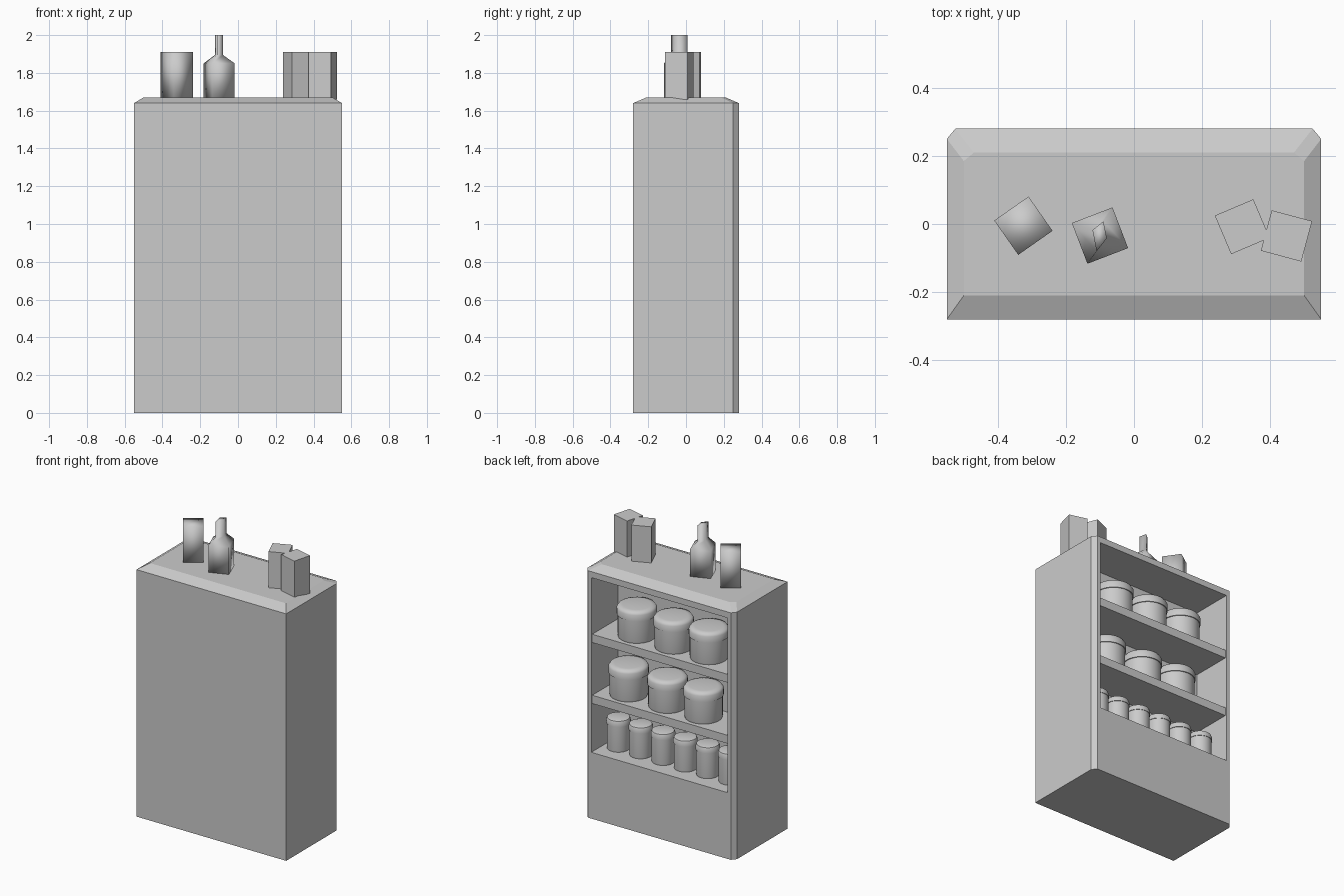
import bpy, bmesh, math
from mathutils import Matrix

if "Cube" in bpy.data.objects:
    bpy.data.objects.remove(bpy.data.objects["Cube"], do_unlink=True)

grey = bpy.data.materials.new("plain grey")
grey.use_nodes = True
COLOUR = (0.6, 0.6, 0.6, 1)
grey.diffuse_color = COLOUR
grey.node_tree.nodes["Principled BSDF"].inputs["Base Color"].default_value = COLOUR


def finish(name, bm, smooth=None):
    """Turn a bmesh into a named object; smooth is None, an angle, or 180 for all."""
    bmesh.ops.recalc_face_normals(bm, faces=bm.faces)
    mesh = bpy.data.meshes.new(name)
    bm.to_mesh(mesh)
    bm.free()
    mesh.materials.append(grey)
    obj = bpy.data.objects.new(name, mesh)
    bpy.context.collection.objects.link(obj)
    if smooth == 180:
        mesh.shade_smooth()
    elif smooth:
        bpy.ops.object.select_all(action="DESELECT")
        obj.select_set(True)
        bpy.context.view_layer.objects.active = obj
        bpy.ops.object.shade_smooth_by_angle(angle=math.radians(smooth))
    return obj


def loft(name, rings, smooth=None):
    """Skin a stack of (outline, height) rings and cap both ends."""
    bm = bmesh.new()
    loops = [[bm.verts.new((x, y, z)) for x, y in pts] for pts, z in rings]
    n = len(loops[0])
    for a, b in zip(loops, loops[1:]):
        for i in range(n):
            j = (i + 1) % n
            bm.faces.new((a[i], a[j], b[j], b[i]))
    bm.faces.new(loops[0][::-1])
    bm.faces.new(loops[-1])
    return finish(name, bm, smooth)


def box(name, x0, x1, y0, y1, z0, z1):
    outline = [(x0, y0), (x1, y0), (x1, y1), (x0, y1)]
    return loft(name, [(outline, z0), (outline, z1)])


def polygon(cx, cy, radius, sides, turn=0):
    return [(cx + radius * math.cos(turn + math.tau * i / sides),
             cy + radius * math.sin(turn + math.tau * i / sides)) for i in range(sides)]


def square(cx, cy, side, degrees):
    return polygon(cx, cy, side / math.sqrt(2), 4, math.radians(degrees + 45))


def mirrored(half):
    return half + [(-x, y) for x, y in reversed(half)]


# Cabinet with chamfered back corners and a sloped top edge
base = mirrored([(0.55, -0.28), (0.55, 0.25), (0.525, 0.28)])
top = mirrored([(0.5, -0.21), (0.5, 0.185), (0.47, 0.21)])
cabinet = loft("cabinet", [(base, 0), (base, 1.64), (top, 1.67)])

# Shelf recess in the back
recess = box("recess_cutter", -0.5, 0.5, 0, 0.4, 0.44, 1.6)
recess.hide_render = True
recess.hide_viewport = True
recess.display_type = "WIRE"
cut = cabinet.modifiers.new("recess", "BOOLEAN")
cut.operation = "DIFFERENCE"
cut.solver = "EXACT"
cut.object = recess

# Shelves
SHELVES = {"upper": 1.22, "middle": 0.815}
for label, z in SHELVES.items():
    box(label + "_shelf", -0.505, 0.505, -0.005, 0.27, z - 0.055, z)


# Lidded jars
def jar(name, x, z, r, h, lid):
    neck = h - lid
    profile = [(0.93, 0), (0.95, 0.01), (0.95, neck), (1, neck),
               (1, h - 0.02), (0.92, h - 0.005), (0.7, h)]
    loft(name, [(polygon(x, 0.13, r * k, 32), z + dz) for k, dz in profile], 50)


for i, x in enumerate((0.27, 0, -0.26)):
    jar(f"upper_jar_{i + 1}", x, SHELVES["upper"], 0.122, 0.21, 0.06)
for i, x in enumerate((0.33, 0.045, -0.22)):
    jar(f"middle_jar_{i + 1}", x, SHELVES["middle"], 0.122, 0.21, 0.06)
for i in range(6):
    jar(f"lower_jar_{i + 1}", 0.405 - 0.164 * i, 0.44, 0.074, 0.21, 0.04)

# Cartons and tumbler on top
for name, x, y, turn, smooth in (("left_carton", 0.448, -0.035, -15, None),
                                 ("right_carton", 0.318, -0.008, 23, None),
                                 ("tumbler", -0.325, -0.005, 35, 180)):
    outline = square(x, y, 0.123, turn)
    loft(name, [(outline, 1.66), (outline, 1.91)], smooth)

# Square bottle with a narrow slanted neck
body = square(-0.1, -0.034, 0.128, 21)
neck = [(-0.09, 0.008), (-0.122, -0.018), (-0.11, -0.08), (-0.08, -0.042)]
loft("bottle", [(body, 1.66), (body, 1.85), (neck, 1.895), (neck, 2)], 180)
